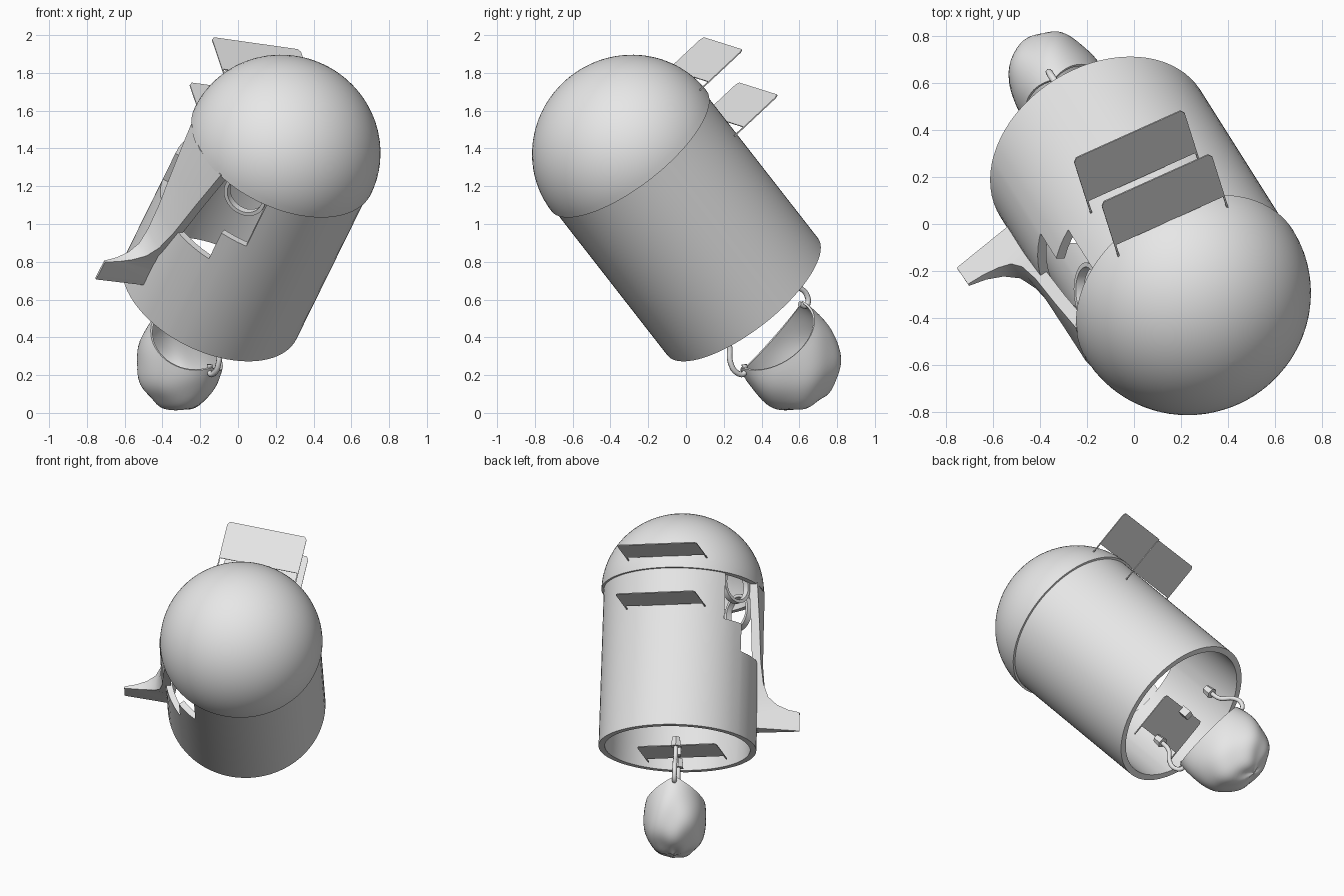
import bpy, bmesh, math
from mathutils import Matrix, Vector

cube = bpy.data.objects.get("Cube")
if cube:
    bpy.data.objects.remove(cube)

# One grey material
GREY = (0.8, 0.8, 0.8, 1)
mat = bpy.data.materials.new("plain grey")
mat.use_nodes = True
mat.diffuse_color = GREY
mat.node_tree.nodes["Principled BSDF"].inputs["Base Color"].default_value = GREY

# Tilted frame: local z runs along the helmet, local -x is its nose side
UP = Vector((0.362, -0.573, 0.735)).normalized()
SIDE = Vector((-UP.y, UP.x, 0)).normalized()
BACK = UP.cross(SIDE)
FRAME = Matrix.Translation((-0.143, 0.30, 0.615)) @ Matrix((SIDE, BACK, UP)).transposed().to_4x4()


def add(name, bm, smooth=40, thick=0, place=Matrix(), fix=True):
    """Turn a bmesh into a named, shaded object in the tilted frame."""
    if fix:
        bmesh.ops.recalc_face_normals(bm, faces=bm.faces)
    me = bpy.data.meshes.new(name)
    bm.to_mesh(me)
    bm.free()
    me.materials.append(mat)
    ob = bpy.data.objects.new(name, me)
    bpy.context.collection.objects.link(ob)
    ob.matrix_world = FRAME @ place
    if thick:
        mod = ob.modifiers.new("wall", "SOLIDIFY")
        mod.thickness, mod.offset = thick, -1
    bpy.ops.object.select_all(action='DESELECT')
    ob.select_set(True)
    bpy.context.view_layer.objects.active = ob
    if thick:
        bpy.ops.object.modifier_apply(modifier="wall")
    bpy.ops.object.shade_smooth_by_angle(angle=math.radians(smooth))
    return ob


def loft(rings, closed=True, skip=None):
    """Bridge rows of points; skip(row, column) leaves a hole."""
    bm = bmesh.new()
    rows = [[bm.verts.new(p) for p in r] for r in rings]
    n = len(rows[0])
    for i in range(len(rows) - 1):
        for j in range(n if closed else n - 1):
            if skip and skip(i, j):
                continue
            k = (j + 1) % n
            bm.faces.new((rows[i][j], rows[i][k], rows[i + 1][k], rows[i + 1][j]))
    loose = [v for v in bm.verts if not v.link_faces]
    bmesh.ops.delete(bm, geom=loose, context='VERTS')
    return bm


def polar(r, deg, z):
    t = math.radians(deg)
    return (r * math.cos(t), r * math.sin(t), z)


# Body tube with a stepped face opening
R = 0.505
angles = [{140: 142, 220: 218}.get(a, a) for a in range(0, 360, 5)]
heights = [0, 0.56, 0.745, 1.06]


def in_opening(i, j):
    mid = angles[j] + 2
    return (i == 1 and 142 <= mid < 218) or (i == 2 and 125 <= mid < 235)


add("body_tube", loft([[polar(R, a, h) for a in angles] for h in heights], skip=in_opening),
    thick=0.04, fix=False)

# Dome with a slight lip over the tube
rings = []
for i in range(25):
    t = math.pi / 2 * i / 24
    rings.append([polar(max(0.52 * math.cos(t), 0.0005), a, 1.05 + 0.50 * math.sin(t))
                  for a in range(0, 360, 5)])
bm = loft(rings)
bmesh.ops.contextual_create(bm, geom=[e for e in bm.edges if e.is_boundary and e.verts[0].co.z > 1.4])
add("dome", bm, thick=0.04, fix=False)

# Nose guard: (height, reach, half width, root height)
sections = [(1.06, 0.525, 0.20, 1.06), (0.80, 0.527, 0.15, 0.80), (0.56, 0.53, 0.105, 0.56),
            (0.42, 0.545, 0.075, 0.42), (0.34, 0.575, 0.05, 0.34), (0.295, 0.63, 0.03, 0.28),
            (0.268, 0.70, 0.016, 0.23), (0.255, 0.775, 0.006, 0.19), (0.13, 0.778, 0.006, 0.13)]
rings = []
for h, reach, w, rh in sections:
    rw = max(w, 0.055)
    ox, rx = -math.sqrt(reach**2 - w**2), -math.sqrt(0.475**2 - rw**2)
    rings.append([(ox, w, h), (-reach, 0, h), (ox, -w, h), (rx, -rw, rh), (-0.475, 0, rh), (rx, rw, rh)])
bm = loft(rings)
bmesh.ops.holes_fill(bm, edges=[e for e in bm.edges if e.is_boundary], sides=0)
add("nose_guard", bm, smooth=35)

# Eye rings just inside the opening, one on each side of the guard
for name, deg in (("eye_ring_right", 140), ("eye_ring_left", 220)):
    prof = [(0.10, -0.02), (0.12, -0.02), (0.12, 0.02), (0.10, 0.02), (0.10, -0.02)]
    bm = loft([[polar(r, a, z) for a in range(0, 360, 10)] for r, z in prof])
    bmesh.ops.remove_doubles(bm, verts=bm.verts, dist=1e-5)
    place = (Matrix.Rotation(math.radians(deg), 4, 'Z') @ Matrix.Translation((0.455, 0, 1.01))
             @ Matrix.Rotation(math.pi / 2, 4, 'Y'))
    add(name, bm, place=place)

# Thin plates with two prongs; two outside at the back, one in the tube mouth
half = [(0.26, -0.07), (0.26, 0.235), (0.245, 0.255)]
inner = [(0.252, 0), (0.252, -0.07)]
outline = half + [(-x, y) for x, y in reversed(half)] + [(-x, y) for x, y in reversed(inner)] + inner
for name, back, h in (("upper_back_plate", 0.51, 1.13), ("lower_back_plate", 0.51, 0.804),
                      ("mouth_plate", -0.22, 0.01)):
    bm = bmesh.new()
    face = bm.faces.new([bm.verts.new((x, y, -0.003)) for x, y in outline])
    top = bmesh.ops.extrude_face_region(bm, geom=[face])["geom"]
    bmesh.ops.translate(bm, vec=(0, 0, 0.006), verts=[v for v in top if isinstance(v, bmesh.types.BMVert)])
    place = Matrix.Rotation(math.radians(-10.9), 4, 'Z') @ Matrix.Translation((0, back, h))
    add(name, bm, smooth=20, place=place)

# Small block on the mouth plate
bm = bmesh.new()
bmesh.ops.create_cube(bm, size=1, matrix=Matrix.Diagonal((0.05, 0.05, 0.07, 1)))
add("plate_block", bm, place=Matrix.Translation((0, 0.02, -0.02)))

# Lumpy hanging pouch with a peak at each end of its rim
rings = []
for i in range(19):
    t = i / 18
    ring = []
    for k in range(48):
        f = 2 * math.pi * k / 48
        rim = -0.27 - 0.10 * abs(math.cos(f))
        s = max(math.cos(t * math.pi / 2) ** 0.85 + 0.16 * math.sin(t * math.pi), 0.001)
        lump = 1 + 0.018 * math.sin(5 * f + 9 * t) * math.sin(math.pi * t) + 0.015 * math.sin(3 * f - 14 * t) * t
        z = rim + (-0.715 - rim) * math.sin(t * math.pi / 2)
        ring.append((0.19 * math.cos(f) * s * lump, 0.26 * math.sin(f) * s * lump, z * (1 + (lump - 1) * 0.5 * t)))
    rings.append(ring[::-1])
bm = loft(rings)
add("pouch", bm, smooth=60, thick=0.012, fix=False)


def rod(name, pts, r):
    """Bent rod through a few points."""
    cu = bpy.data.curves.new(name, 'CURVE')
    cu.dimensions = '3D'
    cu.bevel_depth, cu.bevel_resolution, cu.use_fill_caps = r, 2, True
    sp = cu.splines.new('BEZIER')
    sp.bezier_points.add(len(pts) - 1)
    sp.resolution_u = 5
    for b, p in zip(sp.bezier_points, pts):
        b.co = p
        b.handle_left_type = b.handle_right_type = 'AUTO'
    cu.materials.append(mat)
    ob = bpy.data.objects.new(name, cu)
    bpy.context.collection.objects.link(ob)
    ob.matrix_world = FRAME


# Hooks with faceted knobs holding the pouch
for name, s in (("back", 1), ("front", -1)):
    bm = bmesh.new()
    bmesh.ops.create_cone(bm, cap_ends=True, segments=6, radius1=0.036, radius2=0.028, depth=0.06)
    add(name + "_knob", bm, smooth=20, place=Matrix.Translation((0, 0.225 * s, -0.03)))
    rod(name + "_hook", [(0, 0.225 * s, -0.04), (0, 0.235 * s, -0.13), (0, 0.29 * s, -0.20),
                         (0, 0.30 * s, -0.27), (0, 0.265 * s, -0.305), (0, 0.235 * s, -0.27)], 0.015)
